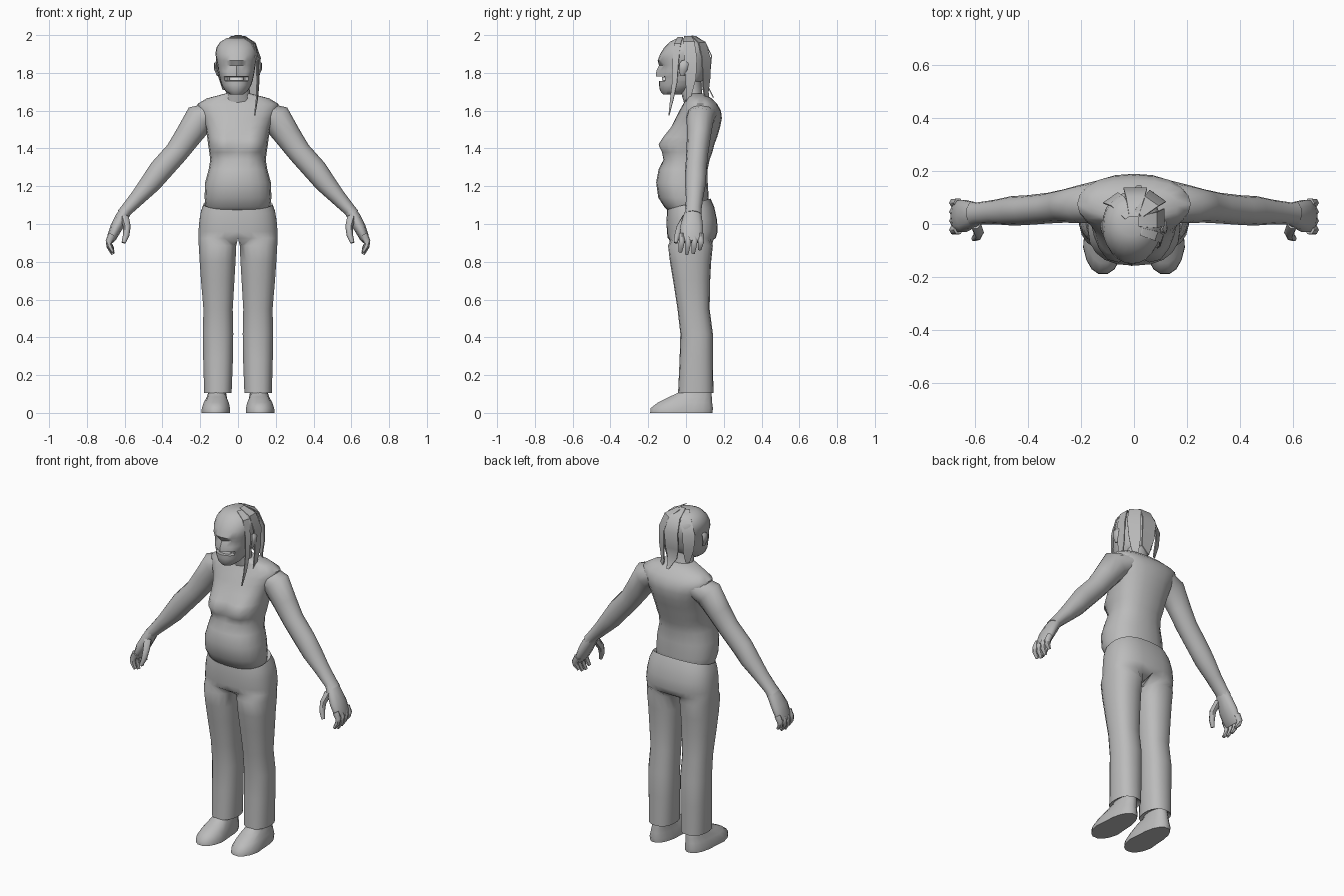
import bpy, bmesh, math
from mathutils import Vector


def material(name, c):
    m = bpy.data.materials.new(name)
    m.diffuse_color = (c, c, c, 1)
    return m


GREY = material("plain grey", 0.5)
WHITE = material("tooth white", 0.9)


def loft(name, rings, caps=(True, True), seam=None, mirror=False, mat=GREY, angle=60, merge=False):
    """Skin a list of closed rings; seam = number of leading bands left open at the closing face."""
    bm = bmesh.new()
    vs = [[bm.verts.new(p) for p in r] for r in rings]
    n = len(rings[0])
    for j in range(len(vs) - 1):
        for i in range(n):
            if seam and j < seam and i == n - 1:
                continue
            k = (i + 1) % n
            bm.faces.new((vs[j][i], vs[j][k], vs[j + 1][k], vs[j + 1][i]))
    if caps[0]:
        bm.faces.new(vs[0])
    if caps[1]:
        bm.faces.new(vs[-1][::-1])
    bmesh.ops.recalc_face_normals(bm, faces=bm.faces)
    me = bpy.data.meshes.new(name)
    bm.to_mesh(me)
    bm.free()
    me.materials.append(mat)
    ob = bpy.data.objects.new(name, me)
    bpy.context.collection.objects.link(ob)
    bpy.ops.object.select_all(action='DESELECT')
    ob.select_set(True)
    bpy.context.view_layer.objects.active = ob
    bpy.ops.object.shade_smooth_by_angle(angle=math.radians(angle))
    if mirror:
        m = ob.modifiers.new("mirror", 'MIRROR')
        m.use_mirror_merge = merge
        m.merge_threshold = 0.0005
    return ob


def ring(z, rx, yf, yb, cx=0.0, e=0.85, n=20, tilt=0.0):
    """Horizontal rounded ring from y = yf (front) to y = yb (back)."""
    out = []
    for i in range(n):
        a = 2 * math.pi * i / n
        c, s = math.cos(a), math.sin(a)
        out.append(Vector((cx + rx * math.copysign(abs(c) ** e, c),
                           (yf + yb) / 2 + (yb - yf) / 2 * math.copysign(abs(s) ** e, s), z + tilt * s)))
    return out


def limb(name, path, n=10, **kw):
    """Tube along (x, y, z, half thickness, half depth in y)."""
    pts = [Vector(p[:3]) for p in path]
    rings = []
    for i, p in enumerate(path):
        d = (pts[min(i + 1, len(pts) - 1)] - pts[max(i - 1, 0)]).normalized()
        u = d.cross(Vector((0, 1, 0))).normalized()
        w = u.cross(d)
        rings.append([pts[i] + u * p[3] * math.cos(2 * math.pi * k / n)
                      + w * p[4] * math.sin(2 * math.pi * k / n) for k in range(n)])
    return loft(name, rings, mirror=True, **kw)


# Torso: belly, waist, chest, shoulders, with breasts pushed forward
torso = [ring(*r) for r in (
    (1.06, .155, -.085, .10), (1.09, .17, -.115, .115), (1.14, .177, -.147, .12), (1.22, .174, -.158, .115),
    (1.29, .155, -.145, .115), (1.34, .147, -.118, .125), (1.38, .152, -.105, .14), (1.42, .158, -.10, .15),
    (1.46, .163, -.09, .165), (1.51, .172, -.075, .18), (1.56, .19, -.055, .19), (1.60, .21, -.035, .185),
    (1.635, .215, -.015, .165), (1.665, .165, 0, .135), (1.69, .07, -.01, .10))]
for r in torso:
    for p in r:
        if p.y < 0:
            d = ((abs(p.x) - .085) / .075) ** 2 + ((p.z - 1.415) / (.045 if p.z < 1.415 else .075)) ** 2
            p.y -= .058 * math.exp(-d)
loft("torso", torso)

# Neck
loft("neck", [ring(z, rx, f, b, e=1, n=12) for z, rx, f, b in (
    (1.64, .085, -.01, .11), (1.69, .063, -.025, .085), (1.76, .06, -.04, .08))])

# Head: chin, open mouth, nose, eye sockets, skull
head = []
for z, rx, f, b in ((1.685, .035, -.12, -.03), (1.705, .06, -.138, .02), (1.735, .078, -.143, .06),
                    (1.757, .085, -.143, .085), (1.759, .086, -.143, .087), (1.779, .09, -.143, .095),
                    (1.782, .091, -.146, .097), (1.81, .096, -.143, .105), (1.84, .10, -.143, .115),
                    (1.865, .105, -.15, .12), (1.90, .112, -.137, .122), (1.935, .106, -.115, .115),
                    (1.965, .085, -.085, .09), (1.985, .05, -.045, .055)):
    r = ring(z, rx, f, b, cx=-.008, e=.95, n=24)
    for p in r:
        x = abs(p.x + .008)
        if p.y < -.03:
            if 1.758 < p.z < 1.781 and x < .05:
                p.y += .035
            if 1.78 < p.z < 1.83 and x < .015:
                p.y -= .014
            if 1.82 < p.z < 1.85 and .02 < x < .07:
                p.y += .014
    head.append(r)
loft("head", head, angle=45)

# Teeth
loft("teeth", [ring(z, .038, -.128, -.09, cx=-.008, n=12) for z in (1.76, 1.778)], mat=WHITE)

# Ears
limb("ear", [(.105, -.02, 1.785, .006, .012), (.118, -.015, 1.82, .009, .022),
             (.118, -.01, 1.85, .008, .024), (.108, -.01, 1.865, .004, .012)], n=8)


# Hair strands: thin tapered ribbons
def strand(name, w, pts):
    w = Vector(w).normalized()
    t = Vector((w.y, -w.x, 0)) * .003
    rings = [[Vector(p[:3]) + w * p[3] + t, Vector(p[:3]) - w * p[3] + t,
              Vector(p[:3]) - w * p[3] - t, Vector(p[:3]) + w * p[3] - t] for p in pts]
    loft(name, rings, angle=40)


strand("front_hair_strand", (.35, 1, 0), [(.03, -.03, 1.99, .015), (.082, -.045, 1.955, .018), (.104, -.055, 1.86, .017),
       (.104, -.06, 1.75, .014), (.10, -.075, 1.66, .009), (.088, -.09, 1.575, .002)])
strand("side_hair_strand", (0, 1, 0), [(.02, .01, 1.995, .02), (.085, .015, 1.965, .03), (.112, .025, 1.88, .033),
       (.112, .025, 1.77, .028), (.105, .015, 1.68, .014), (.09, 0, 1.61, .003)])
strand("rear_side_hair_strand", (-1, .7, 0), [(.02, .04, 1.995, .02), (.065, .085, 1.96, .032), (.088, .105, 1.88, .038),
       (.085, .108, 1.78, .034), (.08, .105, 1.70, .022), (.085, .12, 1.62, .004)])
strand("back_hair_strand", (1, 0, 0), [(0, .03, 2, .018), (.005, .10, 1.965, .035), (.005, .135, 1.89, .045),
       (.005, .125, 1.79, .042), (.01, .115, 1.73, .03), (.02, .145, 1.67, .006)])
strand("rear_right_hair_strand", (1, .7, 0), [(-.02, .03, 1.995, .018), (-.06, .085, 1.955, .03), (-.088, .098, 1.88, .034),
       (-.082, .095, 1.79, .03), (-.07, .085, 1.71, .012)])

# Arms
limb("arm", [(.13, .085, 1.585, .06, .08), (.205, .075, 1.555, .083, .072), (.265, .068, 1.465, .07, .063),
             (.325, .06, 1.38, .062, .058), (.41, .052, 1.285, .062, .056), (.46, .05, 1.22, .056, .056),
             (.53, .045, 1.14, .042, .046), (.59, .04, 1.075, .033, .042), (.61, .038, 1.05, .033, .045)], n=12)

# Palm, fingers and thumb
limb("palm", [(.585, .04, 1.085, .03, .038), (.615, .035, 1.035, .034, .052), (.645, .03, .98, .032, .064),
              (.668, .03, .93, .026, .062), (.68, .03, .905, .016, .054)])
for i in range(4):
    y = -.022 + .034 * i
    dz = (.012, 0, .005, .025)[i]
    limb("finger_%d" % (i + 1), [(.665, y, .945, .02, .018), (.683, y, .91, .018, .018),
                                 (.681, y - .004, .88 + dz / 2, .015, .016),
                                 (.662, y - .008, .84 + dz, .009, .01)], n=6)
limb("thumb", [(.60, .0, 1.035, .022, .022), (.588, -.032, .985, .02, .02), (.592, -.046, .94, .017, .017),
               (.606, -.055, .90, .011, .011)], n=6)

# Trousers: half pelvis rings flow into a leg, then mirrored
N = 18
ANG = [-math.pi + 2 * math.pi * (i + .5) / N for i in range(N)]


def pelvis(z, rx, f, b, tilt=0.0):
    r = []
    for i, a in enumerate(ANG):
        c, s = math.cos(a / 2), math.sin(a / 2)
        x = 0 if i in (0, N - 1) else rx * c ** .8
        r.append(Vector((x, (f + b) / 2 + (b - f) / 2 * math.copysign(abs(s) ** .8, s), z + tilt * s)))
    return r


def leg(z, x0, x1, f, b):
    return [Vector(((x0 + x1) / 2 + (x1 - x0) / 2 * math.copysign(abs(math.cos(a)) ** .85, math.cos(a)),
                    (f + b) / 2 + (b - f) / 2 * math.copysign(abs(math.sin(a)) ** .85, math.sin(a)), z))
            for a in ANG]


rings = [pelvis(1.085, .165, -.085, .10, .03), pelvis(1.105, .182, -.10, .13, .03),
         pelvis(1.07, .196, -.102, .15, .02), pelvis(1.02, .205, -.103, .165),
         pelvis(.96, .21, -.102, .168), pelvis(.925, .21, -.097, .158)]
rings += [leg(*r) for r in (
    (.885, .008, .209, -.095, .142), (.80, .012, .204, -.085, .133), (.70, .018, .197, -.068, .128),
    (.55, .027, .184, -.045, .125), (.42, .024, .187, -.03, .142), (.28, .026, .185, -.034, .143),
    (.105, .033, .18, -.042, .145), (.12, .045, .168, -.03, .13))]
loft("trousers", rings, caps=(False, True), seam=5, mirror=True, merge=True)

# Shoes: pointed forward, widest at the ball
shoe = []
for z, cx, rx, f, b in ((0, .117, .08, -.192, .142), (.025, .117, .079, -.19, .145), (.055, .115, .07, -.15, .14),
                        (.085, .112, .06, -.09, .138), (.11, .11, .053, -.035, .135), (.14, .108, .05, -.02, .125)):
    r = ring(z, rx, f, b, cx, e=.9, n=18)
    for p in r:
        if p.y > -.04:
            p.x = cx + (p.x - cx) * .88
    shoe.append(r)
loft("shoe", shoe, mirror=True, angle=50)
